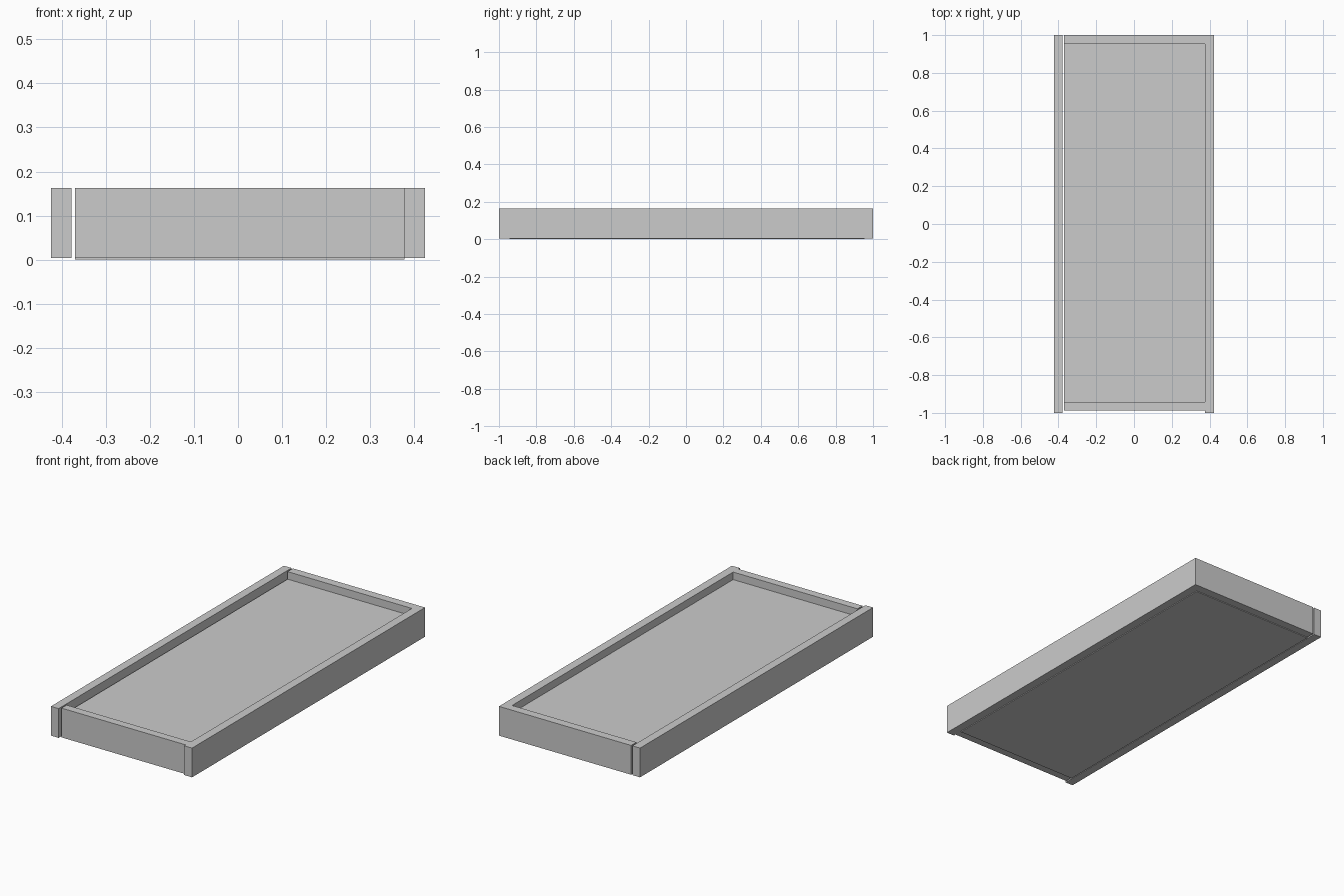
import bpy

if "Cube" in bpy.data.objects:
    bpy.data.objects.remove(bpy.data.objects["Cube"])


def box(name, x, y, z):
    """Box spanning the given (min, max) ranges."""
    bpy.ops.mesh.primitive_cube_add(
        size=1, location=[(a + b) / 2 for a, b in (x, y, z)])
    ob = bpy.context.object
    ob.name = name
    ob.scale = [b - a for a, b in (x, y, z)]
    bpy.ops.object.transform_apply(location=False, rotation=False, scale=True)
    return ob


RAIL_Z = (0.004, 0.163)
PANEL_X = (-0.370, 0.377)

# Long side rails; the left one stands a narrow gap away from the panels
box("left_rail", (-0.424, -0.378), (-1, 1), RAIL_Z)
box("right_rail", (0.377, 0.424), (-1, 1), RAIL_Z)

# Short end panels; the front one is slightly recessed
box("front_panel", PANEL_X, (-0.987, -0.943), RAIL_Z)
box("back_panel", PANEL_X, (0.954, 1.0), RAIL_Z)

# Thick inner slab, its top sunk below the rim
box("inner_slab", PANEL_X, (-0.943, 0.954), (0.0, 0.122))
